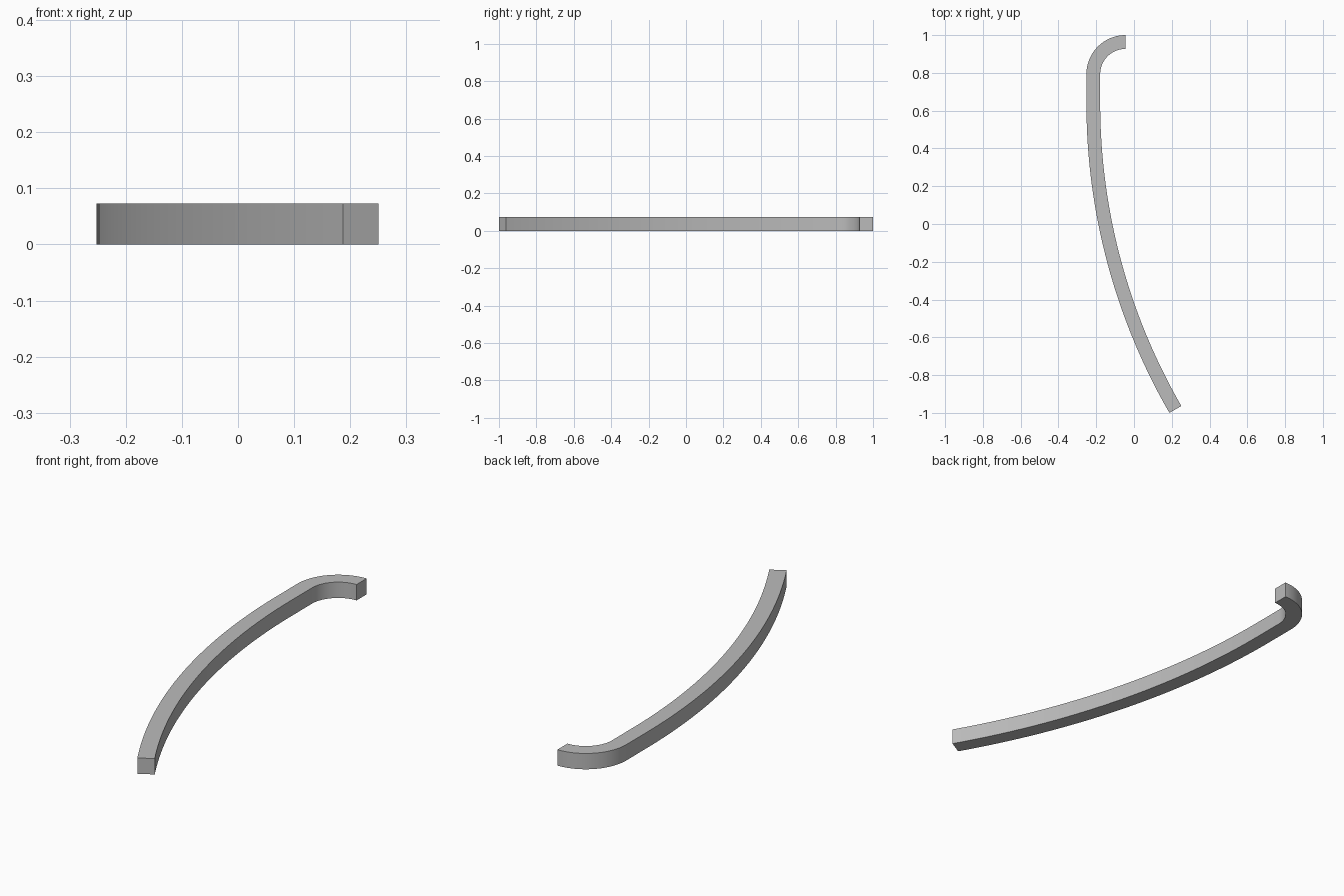
import bpy, bmesh
from math import sin, cos, radians
from mathutils import Vector

default = bpy.data.objects.get("Cube")
if default:
    bpy.data.objects.remove(default, do_unlink=True)

HEIGHT = 0.073
WIDTH = 0.073


def arc(center, radius, start, end, steps):
    """Pairs of outer and inner points along a concentric band."""
    pairs = []
    for i in range(steps + 1):
        a = radians(start + (end - start) * i / steps)
        d = Vector((cos(a), sin(a), 0))
        pairs.append((center + d * radius, center + d * (radius - WIDTH)))
    return pairs


# Short hooked end, a straight run, then the long shallow sweep
left = -0.252
hook_radius, sweep_radius = 0.207, 3.28
hook = arc(Vector((left + hook_radius, 1 - hook_radius, 0)), hook_radius, 90, 180, 24)
sweep = arc(Vector((left + sweep_radius, 0.64, 0)), sweep_radius, 180, 210, 40)
pairs = hook + sweep

# Extrude the curved outline into a square-section bar
bm = bmesh.new()
rows = [[bm.verts.new(p) for p in pair] for pair in pairs]
for (a, b), (c, d) in zip(rows, rows[1:]):
    bm.faces.new((a, b, d, c))
ext = bmesh.ops.extrude_face_region(bm, geom=bm.faces[:])
top = [g for g in ext["geom"] if isinstance(g, bmesh.types.BMVert)]
bmesh.ops.translate(bm, verts=top, vec=(0, 0, HEIGHT))
bmesh.ops.recalc_face_normals(bm, faces=bm.faces[:])
mesh = bpy.data.meshes.new("curved_bar")
bm.to_mesh(mesh)
bm.free()

bar = bpy.data.objects.new("curved_bar", mesh)
bpy.context.collection.objects.link(bar)

# Plain grey finish
grey = bpy.data.materials.new("plain_grey")
grey.use_nodes = True
colour = (0.5, 0.5, 0.5, 1)
grey.diffuse_color = colour
grey.node_tree.nodes["Principled BSDF"].inputs["Base Color"].default_value = colour
mesh.materials.append(grey)

# Smooth sides with crisp long edges
bpy.ops.object.select_all(action="DESELECT")
bar.select_set(True)
bpy.context.view_layer.objects.active = bar
bpy.ops.object.shade_smooth_by_angle(angle=radians(30))
